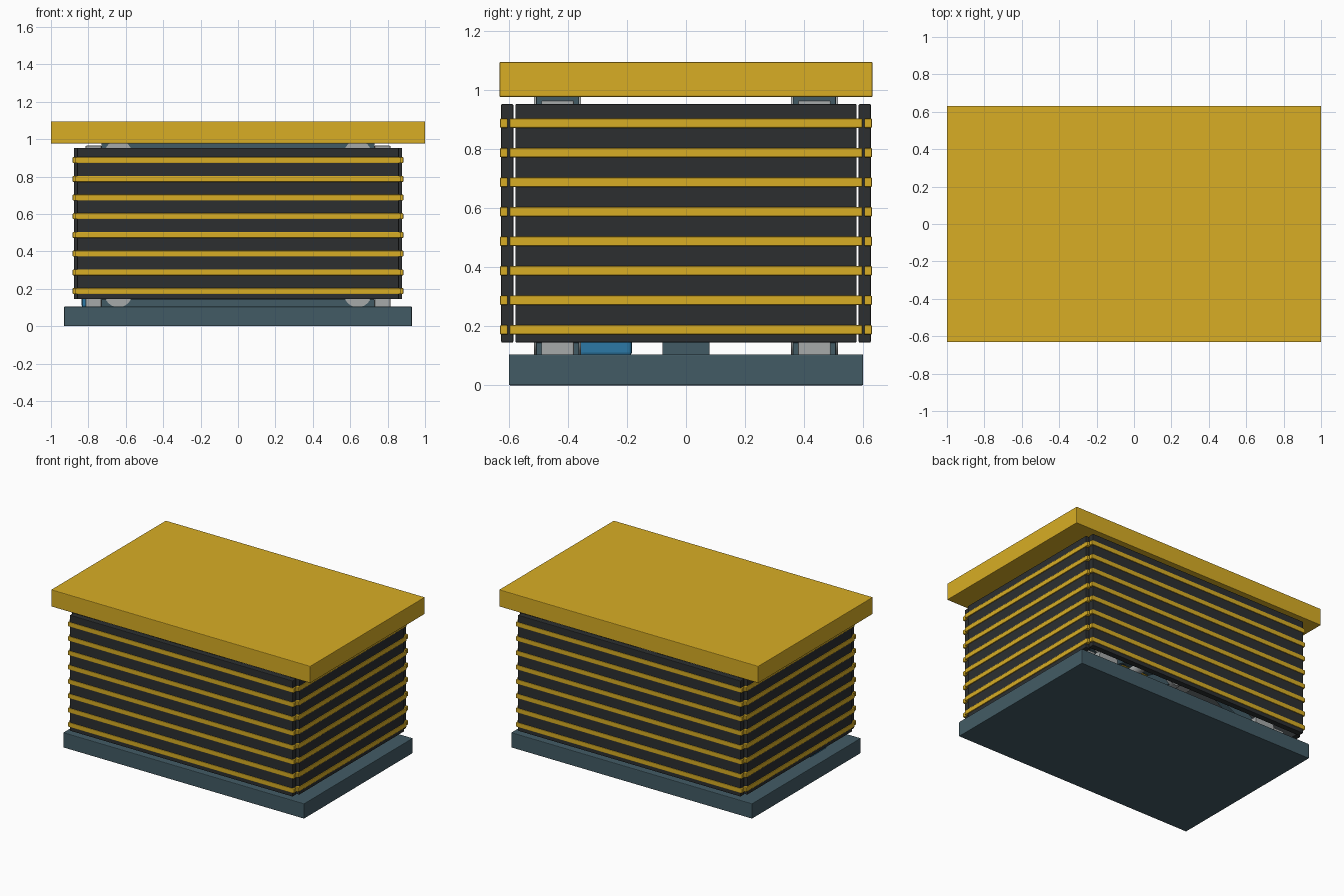
import bpy, bmesh, math
from mathutils import Matrix, Vector

if "Cube" in bpy.data.objects:
    bpy.data.objects.remove(bpy.data.objects["Cube"])


def material(name, rgb):
    m = bpy.data.materials.new(name)
    m.diffuse_color = (*rgb, 1)
    m.use_nodes = True
    m.node_tree.nodes["Principled BSDF"].inputs["Base Color"].default_value = m.diffuse_color
    return m


YELLOW = material("safety_yellow", (0.69, 0.42, 0.018))
SLATE = material("slate_steel", (0.055, 0.105, 0.13))
RUBBER = material("black_rubber", (0.025, 0.028, 0.03))
STEEL = material("bright_steel", (0.38, 0.40, 0.40))
BLUE = material("motor_blue", (0.025, 0.19, 0.38))


def finish(name, bm, mat, bevel):
    me = bpy.data.meshes.new(name)
    bm.to_mesh(me)
    bm.free()
    me.materials.append(mat)
    ob = bpy.data.objects.new(name, me)
    bpy.context.collection.objects.link(ob)
    if bevel:
        mod = ob.modifiers.new("soft_edges", 'BEVEL')
        mod.width, mod.segments = bevel, 2
        mod.limit_method = 'ANGLE'
    return ob


def box(name, x, y, z, mat, bevel=0.004):
    bm = bmesh.new()
    size = [b - a for a, b in (x, y, z)]
    mid = [(a + b) / 2 for a, b in (x, y, z)]
    bmesh.ops.create_cube(bm, size=1, matrix=Matrix.Translation(mid) @ Matrix.Diagonal((*size, 1)))
    return finish(name, bm, mat, bevel)


def rod(name, p, q, r, mat, sides=24):
    p, q = Vector(p), Vector(q)
    bm = bmesh.new()
    turn = (q - p).to_track_quat('Z', 'Y').to_matrix().to_4x4()
    bmesh.ops.create_cone(bm, cap_ends=True, segments=sides, radius1=r, radius2=r,
                          depth=(q - p).length, matrix=Matrix.Translation((p + q) / 2) @ turn)
    for f in bm.faces:
        f.smooth = len(f.verts) == 4
    for e in bm.edges:
        e.smooth = all(f.smooth for f in e.link_faces)
    return finish(name, bm, mat, 0)


# Base and platform
box("base_frame", (-.93, .93), (-.6, .6), (0, .105), SLATE)
box("lift_platform", (-1, 1), (-.632, .632), (.977, 1.095), YELLOW)

# Bellows skirt with raised stripes on all four sides
for s, side in ((-1, "front"), (1, "back")):
    y = sorted((s * .585, s * .626))
    box(side + "_bellows", (-.86, .86), y, (.145, .953), RUBBER)
    for i in range(8):
        z = .188 + i * .1
        box(f"{side}_stripe_{i}", (-.872, .872), sorted((s * .604, s * .63)), (z - .016, z + .016), YELLOW)
for s, side in ((-1, "left"), (1, "right")):
    box(side + "_bellows", sorted((s * .838, s * .878)), (-.578, .578), (.145, .953), RUBBER)
    for i in range(8):
        z = .188 + i * .1
        box(f"{side}_stripe_{i}", sorted((s * .857, s * .884)), (-.598, .598), (z - .016, z + .016), YELLOW)

# Rails, end blocks, scissor arms and rollers hidden inside the skirt
for s, side in ((-1, "front"), (1, "back")):
    yc = s * .435
    box(side + "_lower_rail", (-.73, .73), (yc - .073, yc + .073), (.1, .145), SLATE)
    box(side + "_upper_rail", (-.73, .73), (yc - .073, yc + .073), (.945, .98), SLATE)
    for e in (-1, 1):
        x = sorted((e * .73, e * .815))
        box(f"{side}_lower_block_{e}", x, (yc - .055, yc + .055), (.1, .2), STEEL)
        box(f"{side}_upper_block_{e}", x, (yc - .055, yc + .055), (.9, .965), STEEL)
        # crossed arms sit side by side
        arm = box(f"{side}_scissor_arm_{e}", (-.73, .73), (-.025, .025), (-.045, .045), SLATE)
        arm.location = (0, yc + e * .03, .55)
        arm.rotation_euler = (0, e * math.atan2(.74, 1.28), 0)
        for z, level in ((.175, "lower"), (.92, "upper")):
            rod(f"{side}_{level}_roller_{e}", (e * .64, yc - .08, z), (e * .64, yc + .08, z), .074, STEEL)

# Cross shafts joining the two scissor pairs
rod("centre_shaft", (0, -.52, .55), (0, .52, .55), .035, STEEL)
for e in (-1, 1):
    rod(f"lower_shaft_{e}", (e * .64, -.4, .18), (e * .64, .4, .18), .025, STEEL)

# Hydraulic power unit and lifting cylinder
box("hydraulic_power_unit", (-.836, -.42), (-.36, -.183), (.1, .32), BLUE, .012)
rod("lift_cylinder", (-.4, 0, .2), (.1, 0, .5), .055, BLUE)
rod("lift_piston", (.1, 0, .5), (.4, 0, .68), .03, STEEL)
box("cylinder_foot", (-.46, -.34), (-.08, .08), (.1, .22), SLATE)
rod("upper_cross_beam", (.4, -.42, .7), (.4, .42, .7), .035, SLATE)
